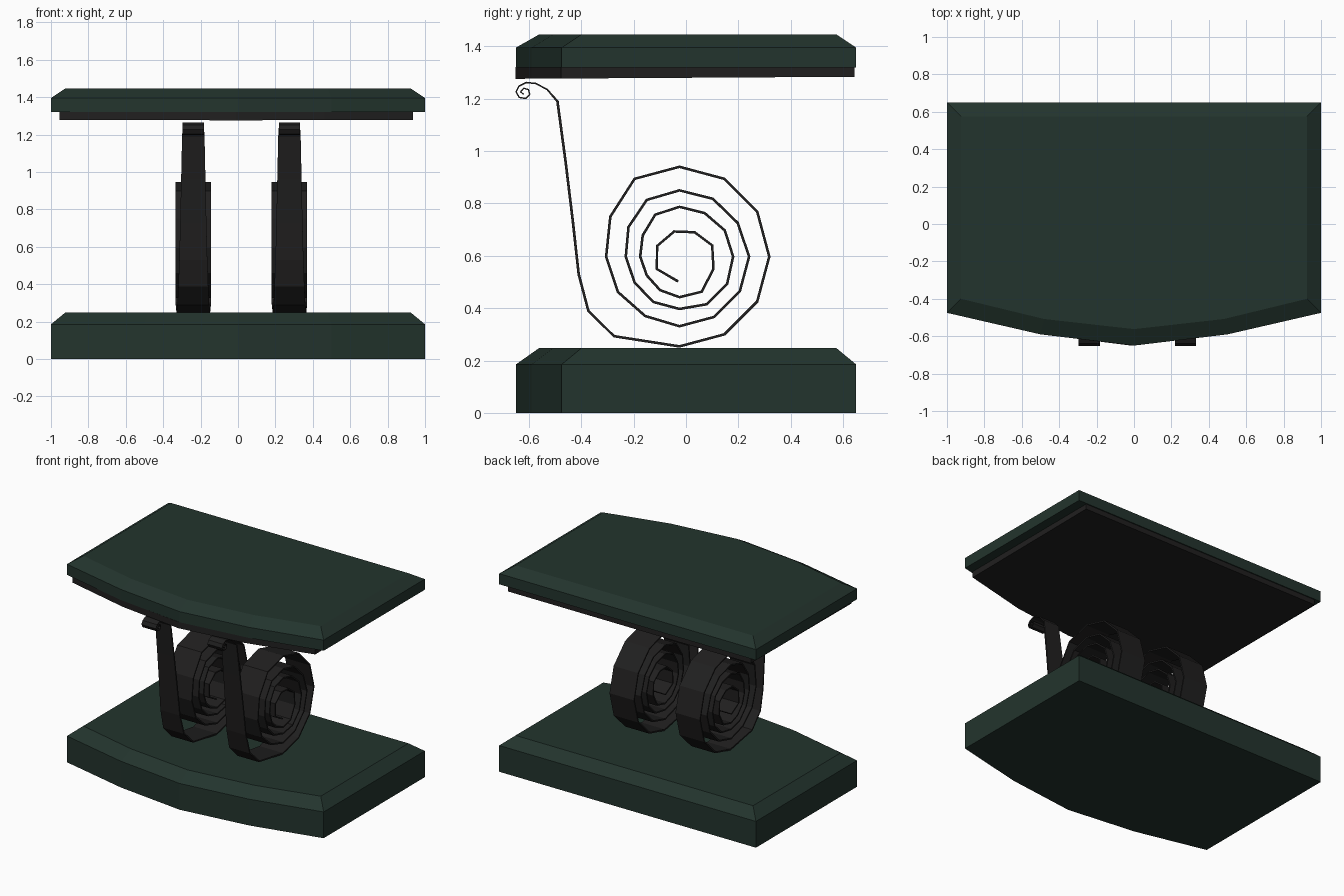
import bpy, math

if "Cube" in bpy.data.objects:
    bpy.data.objects.remove(bpy.data.objects["Cube"])


def material(name, rgb):
    m = bpy.data.materials.new(name)
    m.diffuse_color = (*rgb, 1)
    m.use_nodes = True
    m.node_tree.nodes["Principled BSDF"].inputs["Base Color"].default_value = m.diffuse_color
    return m


green = material("dark green", (0.0165, 0.034, 0.0262))
black = material("soft black", (0.0145, 0.0138, 0.0138))


def mesh_object(name, verts, faces, mat):
    me = bpy.data.meshes.new(name)
    me.from_pydata(verts, [], faces)
    me.materials.append(mat)
    ob = bpy.data.objects.new(name, me)
    bpy.context.collection.objects.link(ob)
    return ob


def loft(name, loops, mat):
    """Stack of equal-length loops, skinned and capped."""
    n = len(loops[0])
    faces = [list(range(n))[::-1], [(len(loops) - 1) * n + i for i in range(n)]]
    for k in range(len(loops) - 1):
        for i in range(n):
            j = (i + 1) % n
            faces.append([k * n + i, k * n + j, (k + 1) * n + j, (k + 1) * n + i])
    return mesh_object(name, [v for lp in loops for v in lp], faces, mat)


# Slab outline: straight back, bowed front made of four facets
OUTER = [(-1, -.475), (-.5, -.59), (0, -.65), (.5, -.59), (1, -.475), (1, .65), (-1, .65)]
INNER = [(-.925, -.4), (-.48, -.508), (0, -.562), (.48, -.508), (.925, -.4),
         (.925, .575), (-.925, .575)]


def slab(name, z0, z1, z2):
    loft(name, [[(x, y, z0) for x, y in OUTER], [(x, y, z1) for x, y in OUTER],
                [(x, y, z2) for x, y in INNER]], green)


slab("base_slab", 0, .185, .247)
slab("top_slab", 1.32, 1.395, 1.445)

# Thin backing plate under the top slab, bottom slightly tilted
plate = [(x * .945 - .01, y * .995 - .004) for x, y in OUTER]
loft("under_plate", [[(x, y, 1.28 + .006 * y) for x, y in plate],
                     [(x, y, 1.3205) for x, y in plate]], black)

# Scroll spring path (y, z): small curl, long stem, then large coil
curl = [(-.62, 1.217), (-.632, 1.226), (-.62, 1.24), (-.602, 1.235), (-.597, 1.217),
        (-.612, 1.201), (-.637, 1.205), (-.649, 1.226), (-.638, 1.248), (-.61, 1.262),
        (-.573, 1.258), (-.53, 1.235)]
stem = [(-.491, 1.19), (-.46, .96), (-.432, .73), (-.41, .53), (-.373, .39), (-.275, .293)]
radii = [.343] * 8 + [.305, .28, .271, .262] + [.266] * 4 + [.257, .255, .253, .25, .225, .205,
         .198, .2, .2, .21, .21, .205, .2, .192, .19, .185, .162, .15, .144, .148, .155]
coil = [(-.025 + r * math.sin(math.radians(30 * i)), .597 - r * math.cos(math.radians(30 * i)))
        for i, r in enumerate(radii)]
heart = [(.06, .463), (.105, .55), (.1, .64), (.033, .69), (-.045, .693), (-.11, .638),
         (-.112, .55), (-.03, .502)]
path = curl + stem + coil + heart


def half_width(i):
    """Ribbon widens from the curl down to the coil."""
    k = i - len(curl)
    if k < 0:
        return .057
    return min(.095, .06 + .005 * k)


def spring(name, cx):
    n, t, loops = len(path), .005, []
    for i, (y, z) in enumerate(path):
        a, b = path[max(i - 1, 0)], path[min(i + 1, n - 1)]
        dy, dz = b[0] - a[0], b[1] - a[1]
        d = math.hypot(dy, dz)
        tt = t * (.6 if i < len(curl) else 1)
        ny, nz, w = -dz / d * tt, dy / d * tt, half_width(i)
        loops.append([(cx - w, y - ny, z - nz), (cx + w, y - ny, z - nz),
                      (cx + w, y + ny, z + nz), (cx - w, y + ny, z + nz)])
    loft(name, loops, black)


spring("left_scroll_spring", -.239)
spring("right_scroll_spring", .275)

# Consistent outward normals
import bmesh
for ob in bpy.data.objects:
    bm = bmesh.new()
    bm.from_mesh(ob.data)
    bmesh.ops.recalc_face_normals(bm, faces=bm.faces)
    bm.to_mesh(ob.data)
    bm.free()
